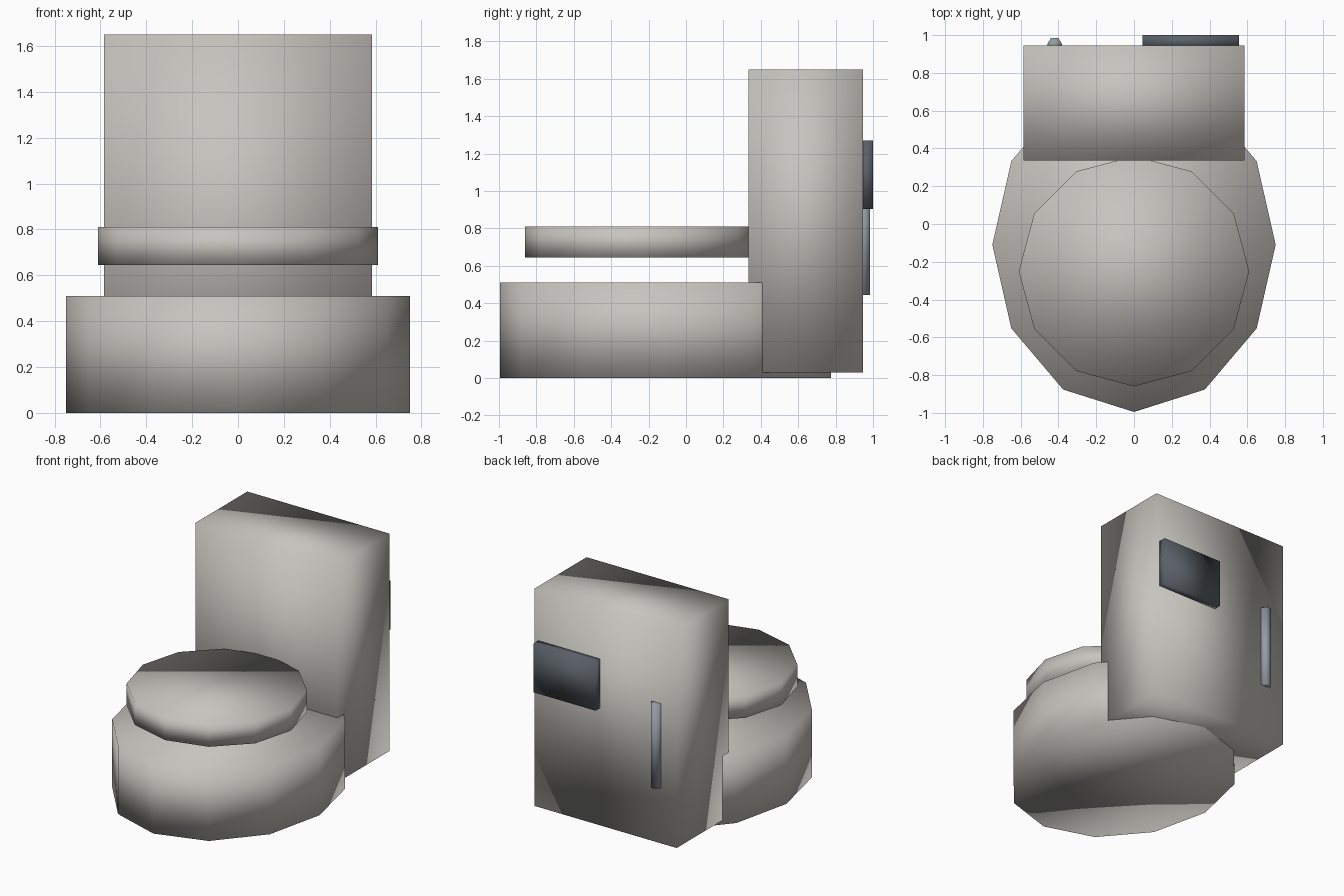
import bpy
import bmesh
import math
from mathutils import Matrix, Vector

if "Cube" in bpy.data.objects:
    bpy.data.objects.remove(bpy.data.objects["Cube"], do_unlink=True)


def material(name, rgb):
    mat = bpy.data.materials.new(name)
    mat.use_nodes = True
    colour = (*rgb, 1.0)
    mat.diffuse_color = colour
    mat.node_tree.nodes["Principled BSDF"].inputs["Base Color"].default_value = colour
    return mat


def finish(name, bm, low, high, mat):
    """Scale a unit shape into the box low..high and shade it fully smooth."""
    low, high = Vector(low), Vector(high)
    size = high - low
    bm.transform(Matrix.Translation((low + high) / 2) @ Matrix.Diagonal((*size, 1)))
    for face in bm.faces:
        face.smooth = True
    mesh = bpy.data.meshes.new(name)
    bm.to_mesh(mesh)
    bm.free()
    mesh.materials.append(mat)
    obj = bpy.data.objects.new(name, mesh)
    bpy.context.collection.objects.link(obj)
    return obj


def box(name, low, high, mat):
    bm = bmesh.new()
    bmesh.ops.create_cube(bm, size=1)
    return finish(name, bm, low, high, mat)


def drum(name, centre, radii, bottom, top, sides, mat, turn=0.0):
    bm = bmesh.new()
    bmesh.ops.create_cone(bm, cap_ends=True, segments=sides, radius1=0.5,
                          radius2=0.5, depth=1, matrix=Matrix.Rotation(turn, 4, "Z"))
    (x, y), (rx, ry) = centre, radii
    return finish(name, bm, (x - rx, y - ry, bottom), (x + rx, y + ry, top), mat)


warm_grey = material("warm grey", (0.56, 0.55, 0.51))
slate = material("dark slate", (0.10, 0.118, 0.135))
steel = material("steel grey", (0.30, 0.34, 0.37))

# Rounded base and the disc floating above it
drum("base", (0, -0.11), (0.75, 0.885), 0, 0.51, 12, warm_grey)
drum("seat_disc", (0, -0.25), (0.61, 0.61), 0.645, 0.81, 12, warm_grey)

# Upright block with its rear fittings
box("back_block", (-0.585, 0.335, 0.03), (0.585, 0.945, 1.65), warm_grey)
box("rear_panel", (0.045, 0.93, 0.905), (0.555, 1.0, 1.27), slate)
drum("rear_pipe", (-0.42, 0.95), (0.04, 0.04), 0.445, 1.07, 6, steel, math.radians(30))
